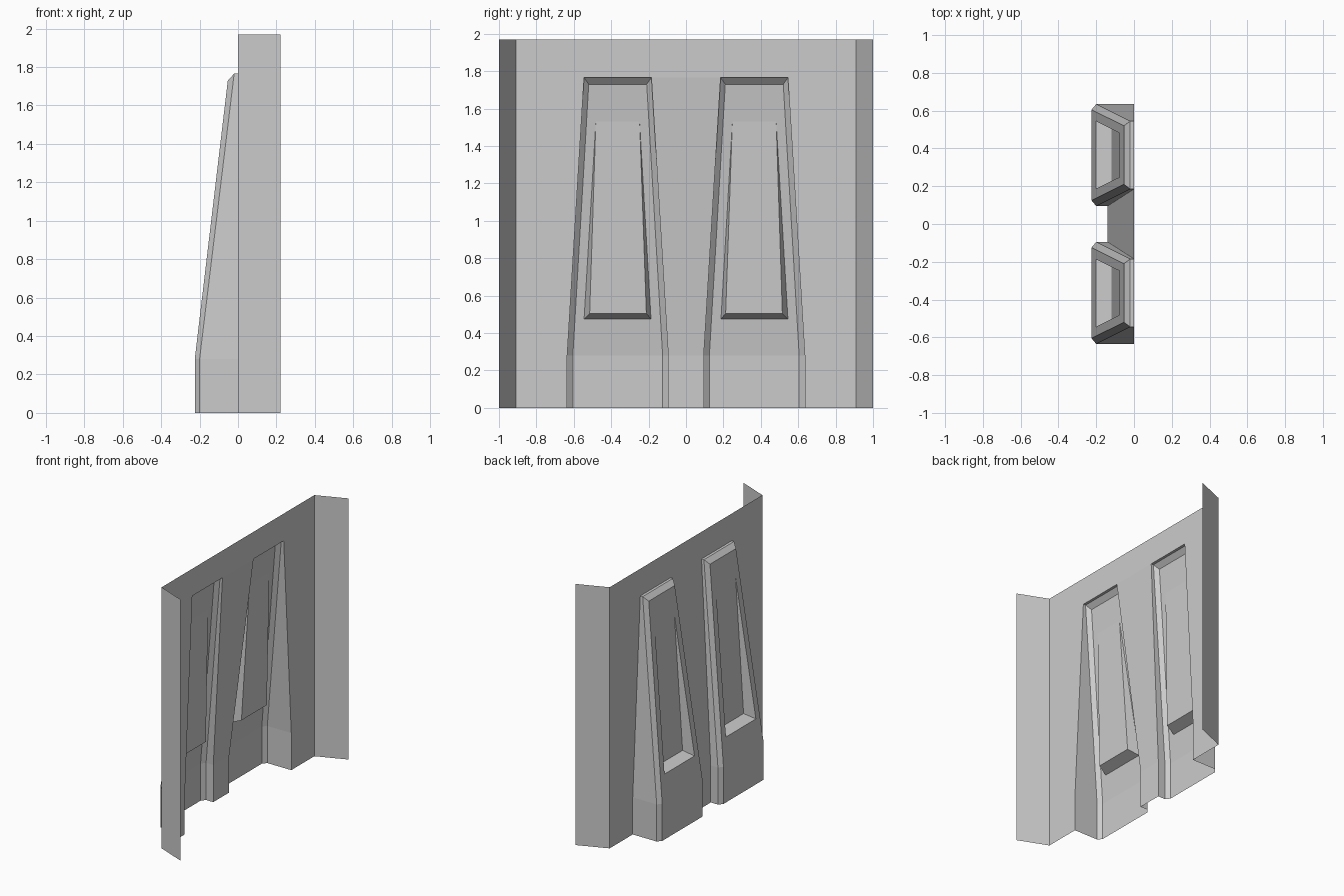
import bpy
import bmesh

if "Cube" in bpy.data.objects:
    bpy.data.objects.remove(bpy.data.objects["Cube"], do_unlink=True)

GREY = (0.6, 0.6, 0.6, 1)
mat = bpy.data.materials.new("plain grey")
mat.use_nodes = True
mat.diffuse_color = GREY
mat.node_tree.nodes["Principled BSDF"].inputs["Base Color"].default_value = GREY

HEIGHT = 1.97
KINK, TOP = 0.28, 1.765      # where the bulge starts to slope, and where it ends
FRONT_TOP = 1.73


def slope_x(z):
    """Depth of the sloping outer face of a bulge at height z."""
    return -0.225 + 0.172 * (z - KINK) / (FRONT_TOP - KINK)


def strip(a, b, closed=False):
    """Quads joining two matching rows of points."""
    n = len(a)
    return [[b[i], b[(i + 1) % n], a[(i + 1) % n], a[i]]
            for i in range(n if closed else n - 1)]


def sheet(name, faces):
    """Thin sheet from polygons, mirrored to the other half."""
    bm = bmesh.new()
    for pts in faces:
        bm.faces.new([bm.verts.new(p) for p in pts])
    bmesh.ops.remove_doubles(bm, verts=bm.verts, dist=0.0005)
    bmesh.ops.dissolve_degenerate(bm, edges=bm.edges, dist=0.0005)
    mesh = bpy.data.meshes.new(name)
    bm.to_mesh(mesh)
    bm.free()
    mesh.materials.append(mat)
    obj = bpy.data.objects.new(name, mesh)
    bpy.context.collection.objects.link(obj)
    mirror = obj.modifiers.new("mirror", 'MIRROR')
    mirror.use_axis = (False, True, False)
    mirror.use_clip = True


# Outlines of one bulge: root on the wall, shoulder, and front face
root = [(0, 0.635, 0), (0, 0.635, KINK), (0, 0.545, TOP),
        (0, 0.185, TOP), (-0.14, 0.095, KINK), (-0.14, 0.095, 0)]
shoulder = [(x, y, z) for x, (_, y, z) in
            zip((-0.2, -0.2, -0.02, -0.02, -0.2, -0.2), root)]
front = [(slope_x(max(z, KINK)), y, z) for y, z in
         ((0.605, 0), (0.605, KINK), (0.52, FRONT_TOP),
          (0.21, FRONT_TOP), (0.125, KINK), (0.125, 0))]

# Tapering pocket in the front face, deepest at its lower ledge
opening = [(slope_x(z), y, z) for y, z in
           ((0.545, 0.475), (0.482, 1.53), (0.248, 1.53), (0.187, 0.475))]
pocket = [(-0.12, 0.515, 0.505), opening[1], opening[2], (-0.12, 0.212, 0.505)]

sheet("bulges", strip(root, shoulder) + strip(shoulder, front)
      + [[front[5], front[4], front[1], front[0]]]
      + strip(front[1:5], opening, closed=True))
sheet("pockets", [f for f in strip(opening[:2], pocket[:2])
                  + strip(opening[2:], pocket[2:])]
      + [[pocket[0], opening[0], opening[3], pocket[3]], pocket[::-1]])

# Back wall around the bulges
edge = 0.91
sheet("wall", [
    [(0, edge, 0), root[0], root[1], root[2], (0, edge, TOP)],
    [(0, edge, TOP), root[2], root[3], (0, 0, TOP), (0, 0, HEIGHT), (0, edge, HEIGHT)]])

# Web between the bulges
sheet("centre_web", strip(root[3:], [(x, 0, z) for x, _, z in root[3:]]))

# Splayed side flanges
sheet("side_flanges", [[(0.222, 1, 0), (0, edge, 0), (0, edge, HEIGHT), (0.222, 1, HEIGHT)]])
